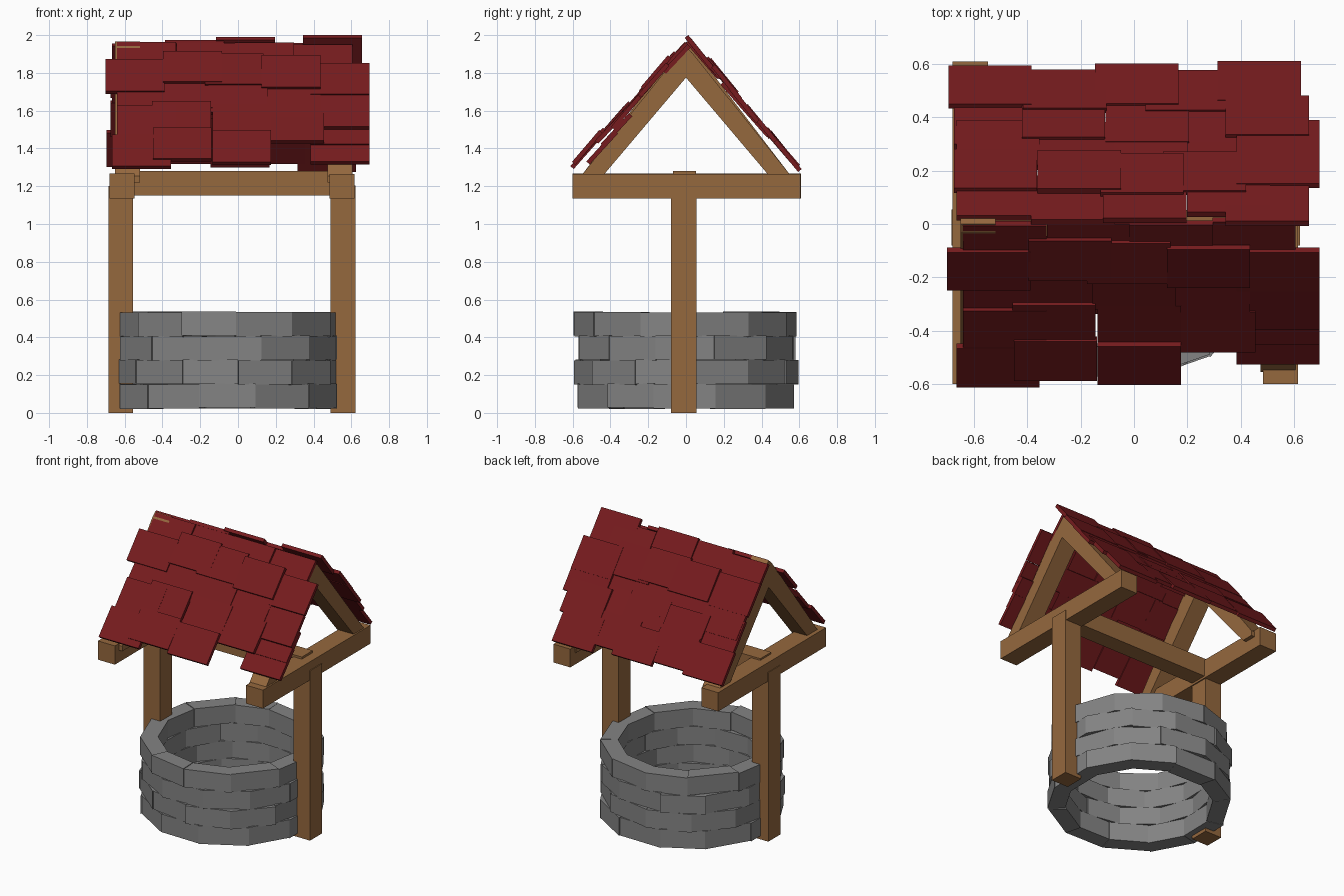
import bpy, bmesh, math, random
from mathutils import Vector

if "Cube" in bpy.data.objects:
    bpy.data.objects.remove(bpy.data.objects["Cube"])

random.seed(7)


def material(name, rgb):
    m = bpy.data.materials.new(name)
    m.diffuse_color = (*rgb, 1)
    m.use_nodes = True
    m.node_tree.nodes["Principled BSDF"].inputs["Base Color"].default_value = m.diffuse_color
    return m


wood = material("brown wood", (0.30, 0.138, 0.048))
stone = material("grey stone", (0.23, 0.23, 0.23))
tile = material("dark red shingle", (0.18, 0.011, 0.013))


def finish(name, bm, mat):
    bmesh.ops.recalc_face_normals(bm, faces=bm.faces)
    me = bpy.data.meshes.new(name)
    bm.to_mesh(me)
    bm.free()
    me.materials.append(mat)
    ob = bpy.data.objects.new(name, me)
    bpy.context.collection.objects.link(ob)


def loft(bm, a, b):
    """Closed solid between two matching outlines."""
    va = [bm.verts.new(p) for p in a]
    vb = [bm.verts.new(p) for p in b]
    bm.faces.new(va)
    bm.faces.new(vb[::-1])
    n = len(va)
    for i in range(n):
        j = (i + 1) % n
        bm.faces.new((va[i], vb[i], vb[j], va[j]))


def box(name, x, y, z):
    bm = bmesh.new()
    ring = [(x[0], y[0]), (x[1], y[0]), (x[1], y[1]), (x[0], y[1])]
    loft(bm, [(*p, z[0]) for p in ring], [(*p, z[1]) for p in ring])
    finish(name, bm, wood)


# Wooden frame: posts, end beams, cross beam
box("left_post", (-0.685, -0.555), (-0.08, 0.055), (0, 1.2))
box("right_post", (0.49, 0.622), (-0.08, 0.055), (0, 1.205))
box("left_end_beam", (-0.68, -0.547), (-0.6, 0.61), (1.135, 1.268))
box("right_end_beam", (0.484, 0.616), (-0.6, 0.607), (1.135, 1.265))
box("cross_beam", (-0.62, 0.55), (-0.07, 0.052), (1.15, 1.28))

# Gable rafters
for side, x0, x1, top in (("left", -0.65, -0.52, 1.965), ("right", 0.475, 0.605, 1.935)):
    for end, s in (("front", -1), ("back", 1)):
        prof = [(0, 1.775), (0, top), (s * 0.03, top - 0.025),
                (s * 0.555, 1.255), (s * 0.555, 1.22), (s * 0.47, 1.22)]
        bm = bmesh.new()
        loft(bm, [(x0, *p) for p in prof], [(x1, *p) for p in prof])
        finish(f"{side}_{end}_rafter", bm, wood)

# Well wall: four staggered courses of twelve stones
CX = -0.047
for row in range(4):
    bm = bmesh.new()
    start = 4 if row % 2 else -15
    edges = [start + 30 * i + random.uniform(-2, 2) for i in range(12)]
    edges.append(edges[0] + 360)
    for i in range(12):
        r = 0.593 + random.uniform(-0.007, 0.007)
        t0, t1 = math.radians(edges[i]), math.radians(edges[i + 1])
        ring = [(CX + q * math.sin(t), -q * math.cos(t))
                for q, t in ((r, t0), (r, t1), (r - 0.115, t1), (r - 0.115, t0))]
        z = 0.025 + 0.127 * row + random.uniform(-0.004, 0.004)
        loft(bm, [(*p, z) for p in ring], [(*p, z + 0.128) for p in ring])
    finish(f"stone_course_{row + 1}", bm, stone)

# Roof shingles: (x centre, distance of lower edge from ridge, sink) per row
FRONT = [
    [(-.485, .14), (-.17, .10), (.14, .11), (.45, .14, .02)],
    [(-.545, .25), (-.24, .21), (-.02, .22), (.28, .235), (.54, .26, .02)],
    [(-.485, .35), (-.235, .345), (0, .325), (.28, .375), (.54, .41, .015)],
    [(-.485, .47), (-.3, .45), (.02, .46), (.3, .485), (.54, .48, .03)],
    [(-.51, .61), (-.295, .58), (.02, .595), (.54, .56, .055)],
]
BACK = [
    [(-.51, .19), (-.23, .175), (.04, .17), (.355, .195), (.5, .15)],
    [(-.52, .28), (-.205, .27), (.03, .26), (.265, .27), (.54, .295)],
    [(-.51, .39), (-.23, .37), (.045, .385), (.3, .36), (.54, .39)],
    [(-.52, .45), (-.265, .47), (.05, .46), (.24, .45), (.5, .48)],
    [(-.54, .59), (-.26, .575), (.01, .595), (.2, .575), (.47, .61)],
]
WIDTH, RUN, THICK = 0.312, 0.148, 0.024
LIFT = (0.0, 0.012, 0.0, 0.004, 0.012)


def roof(name, s, rows, ridge, slope):
    a = math.atan(slope)
    down = Vector((0, s * math.cos(a), -math.sin(a)))
    out = Vector((0, s * math.sin(a), math.cos(a)))
    for k, row in enumerate(rows):
        bm = bmesh.new()
        for cx, y, *sink in row:
            low = Vector((cx, s * y, ridge - slope * y))
            low += out * (LIFT[k] + random.uniform(-0.006, 0.006) - 0.006 - sum(sink))
            run = min(RUN, y - 0.012)
            high = low - down * (run / math.cos(a)) + out * random.uniform(-0.006, 0.006)
            w = Vector((WIDTH / 2, 0, 0))
            top = [low - w, low + w, high + w, high - w]
            loft(bm, top, [p - out * THICK for p in top])
        finish(f"{name}_row_{k + 1}", bm, tile)


roof("front_shingles", -1, FRONT, 1.982, 1.11)
roof("back_shingles", 1, BACK, 2.015, 1.19)
